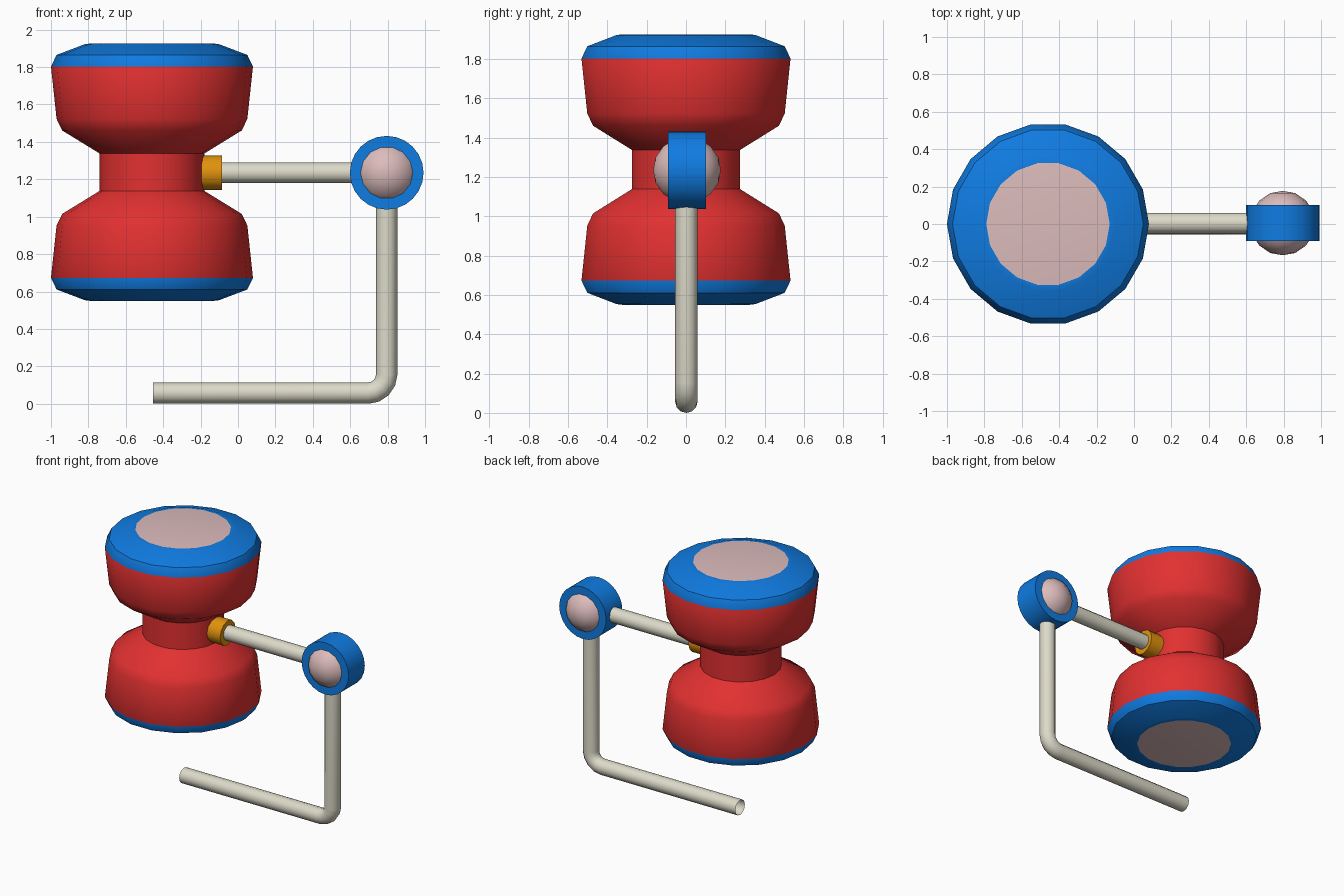
import bpy, bmesh, math
from mathutils import Matrix, Vector

if "Cube" in bpy.data.objects:
    bpy.data.objects.remove(bpy.data.objects["Cube"])


def mat(name, rgb):
    m = bpy.data.materials.new(name)
    m.diffuse_color = (*rgb, 1)
    m.use_nodes = True
    m.node_tree.nodes["Principled BSDF"].inputs["Base Color"].default_value = m.diffuse_color
    return m


RED = mat("red", (0.76, 0.03, 0.03))
BLUE = mat("blue", (0.005, 0.2, 0.76))
PINK = mat("pale pink", (0.72, 0.50, 0.50))
IVORY = mat("ivory", (0.72, 0.70, 0.58))
ORANGE = mat("orange", (0.75, 0.29, 0.004))


def lathe(name, profile, sides, center, axis, mats, rule=None, angle=40):
    """Revolve (radius, height) points about an axis; rule picks the band material."""
    bm = bmesh.new()
    rings = []
    for r, h in profile:
        if r == 0:
            rings.append([bm.verts.new((0, 0, h))] * sides)
        else:
            rings.append([bm.verts.new((r * math.cos(2 * math.pi * i / sides),
                                        r * math.sin(2 * math.pi * i / sides), h))
                          for i in range(sides)])
    for k in range(len(rings) - 1):
        a, b = rings[k], rings[k + 1]
        for i in range(sides):
            j = (i + 1) % sides
            f = bm.faces.new(list(dict.fromkeys((a[i], a[j], b[j], b[i]))))
            f.material_index = rule(f.calc_center_median()) if rule else 0
    bmesh.ops.recalc_face_normals(bm, faces=bm.faces)
    bm.transform(Matrix.Translation(center) @
                 Vector((0, 0, 1)).rotation_difference(Vector(axis)).to_matrix().to_4x4())
    me = bpy.data.meshes.new(name)
    bm.to_mesh(me)
    bm.free()
    for m in mats:
        me.materials.append(m)
    ob = bpy.data.objects.new(name, me)
    bpy.context.collection.objects.link(ob)
    smooth(ob, angle)
    return ob


def smooth(ob, angle):
    bpy.ops.object.select_all(action='DESELECT')
    ob.select_set(True)
    bpy.context.view_layer.objects.active = ob
    bpy.ops.object.shade_smooth_by_angle(angle=math.radians(angle))


# Hourglass body: lower half-profile mirrored about the waist
MID = 1.238
half = [(0, 0.688), (0.33, 0.688), (0.36, 0.684), (0.51, 0.627), (0.54, 0.565),
        (0.51, 0.285), (0.48, 0.223), (0.28, 0.1)]
profile = [(r, -h) for r, h in half] + [(r, h) for r, h in reversed(half)]


def body_colour(c):
    if abs(c.z) > 0.687:
        return 2                      # end discs
    return 1 if abs(c.z) > 0.565 else 0   # rims / main body


lathe("hourglass_body", profile, 18, (-0.46, 0, MID), (0, 0, 1),
      [RED, BLUE, PINK], body_colour, angle=35)

# Collar and horizontal arm
AZ = 1.235
lathe("collar", [(0, -0.22), (0.093, -0.22), (0.093, -0.085), (0, -0.085)],
      12, (0, 0, AZ), (1, 0, 0), [ORANGE])
lathe("arm", [(0.056, -0.12), (0.056, 0.66)], 12, (0, 0.004, AZ), (1, 0, 0), [IVORY])

# Hub drum with a shallow dome on each side
HUB = Vector((0.795, 0.005, AZ))
lathe("hub_drum", [(0, -0.097), (0.197, -0.097), (0.197, 0.097), (0, 0.097)],
      24, HUB, (0, 1, 0), [BLUE])
for side, label in ((-1, "front"), (1, "back")):
    lathe(f"hub_dome_{label}",
          [(0.141, 0.095), (0.125, 0.12), (0.067, 0.16), (0, 0.172)],
          14, HUB, (0, side, 0), [PINK], angle=60)

# Bent pipe: upright, rounded corner, foot with an open end
BX, BZ, BR = 0.795, 0.057, 0.1
path = [(BX, 1.08)]
for i in range(5):
    a = math.radians(90 * i / 4)
    path.append((BX - BR + BR * math.cos(a), BZ + BR - BR * math.sin(a)))
path.append((-0.455, BZ))
cu = bpy.data.curves.new("bent_pipe", 'CURVE')
cu.dimensions = '3D'
cu.bevel_depth = 0.057
cu.bevel_resolution = 4
cu.use_fill_caps = False
sp = cu.splines.new('POLY')
sp.points.add(len(path) - 1)
for p, (x, z) in zip(sp.points, path):
    p.co = (x, 0.002, z, 1)
cu.materials.append(IVORY)
pipe = bpy.data.objects.new("bent_pipe", cu)
bpy.context.collection.objects.link(pipe)
bpy.ops.object.select_all(action='DESELECT')
pipe.select_set(True)
bpy.context.view_layer.objects.active = pipe
bpy.ops.object.convert(target='MESH')
smooth(bpy.context.view_layer.objects.active, 40)
